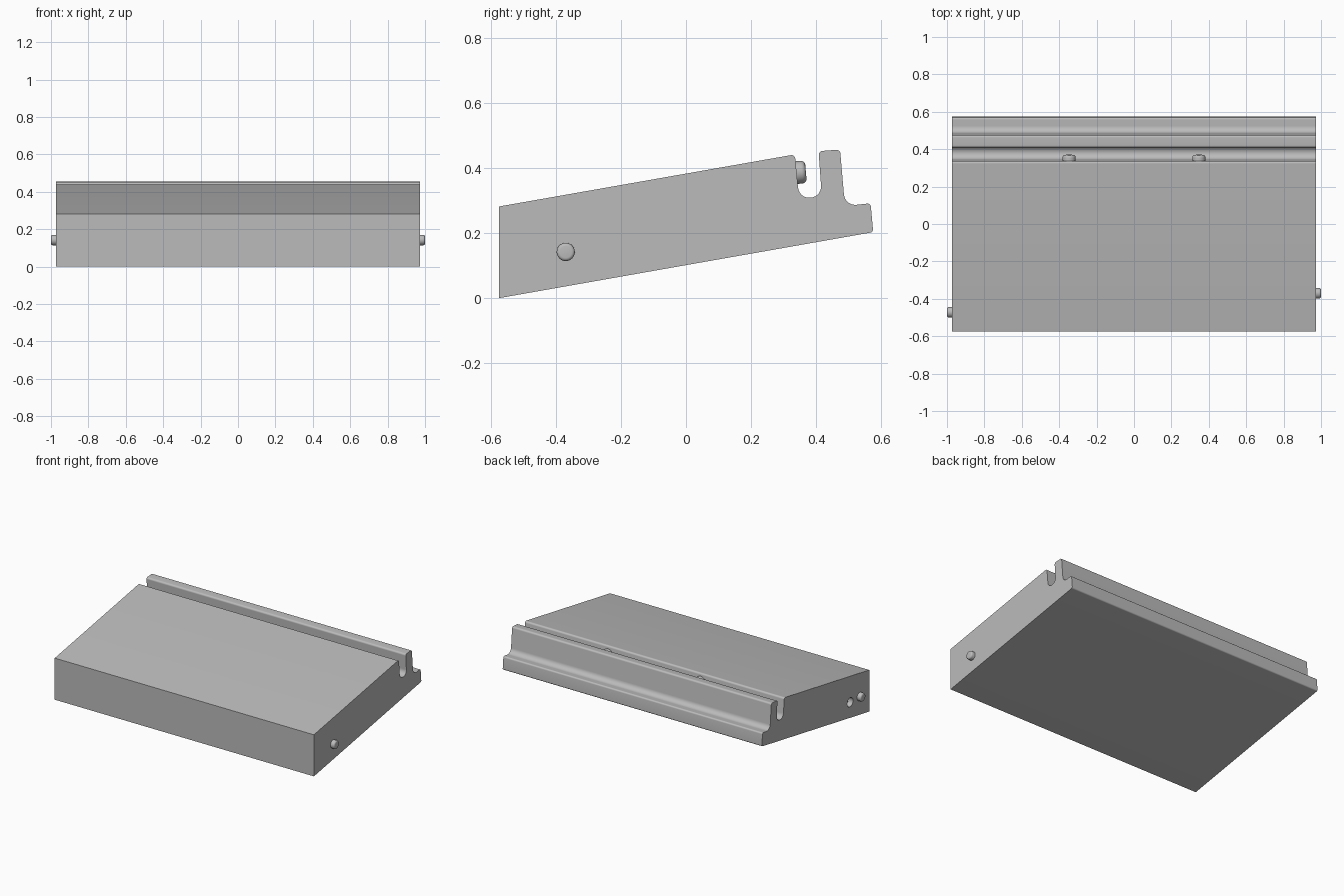
import bpy, bmesh, math
from mathutils import Vector, Matrix

cube = bpy.data.objects.get("Cube")
if cube:
    bpy.data.objects.remove(cube, do_unlink=True)

HALF = 0.972            # half width of the body
HEIGHT = 0.142          # height of side pegs and sockets
FRONT, REAR = -0.472, -0.37

grey = bpy.data.materials.new("plain grey")
grey.use_nodes = True
colour = (0.5, 0.5, 0.5, 1)
grey.diffuse_color = colour
grey.node_tree.nodes["Principled BSDF"].inputs["Base Color"].default_value = colour


def make_object(name, bm):
    bmesh.ops.recalc_face_normals(bm, faces=bm.faces)
    mesh = bpy.data.meshes.new(name)
    bm.to_mesh(mesh)
    bm.free()
    mesh.materials.append(grey)
    obj = bpy.data.objects.new(name, mesh)
    bpy.context.collection.objects.link(obj)
    return obj


def activate(obj):
    bpy.ops.object.select_all(action='DESELECT')
    obj.select_set(True)
    bpy.context.view_layer.objects.active = obj


def smooth(obj):
    activate(obj)
    bpy.ops.object.shade_smooth_by_angle(angle=math.radians(35))


def rounded_profile(corners, steps=8):
    """Replace each corner (y, z, radius) by an arc."""
    out = []
    for i, (y, z, r) in enumerate(corners):
        p = Vector((y, z))
        if r == 0:
            out.append(p)
            continue
        a = (Vector(corners[i - 1][:2]) - p).normalized()
        b = (Vector(corners[(i + 1) % len(corners)][:2]) - p).normalized()
        half = a.angle(b) / 2
        centre = p + (a + b).normalized() * (r / math.sin(half))
        start = p + a * (r / math.tan(half)) - centre
        end = p + b * (r / math.tan(half)) - centre
        sweep = start.angle_signed(end)
        for k in range(steps + 1):
            # angle_signed is clockwise positive
            out.append(centre + Matrix.Rotation(-sweep * k / steps, 2) @ start)
    return out


def cylinder(name, radius, length, location, axis, bevel=0.0):
    """Cylinder centred on location, optionally with rounded rims."""
    bm = bmesh.new()
    bmesh.ops.create_cone(bm, cap_ends=True, segments=32, radius1=radius,
                          radius2=radius, depth=length)
    if bevel:
        rims = [e for e in bm.edges if abs(e.verts[0].co.z - e.verts[1].co.z) < 1e-5]
        bmesh.ops.bevel(bm, geom=rims, offset=bevel, segments=4, profile=0.5,
                        affect='EDGES')
    turn = Vector((0, 0, 1)).rotation_difference(Vector(axis)).to_matrix().to_4x4()
    bm.transform(Matrix.Translation(location) @ turn)
    return make_object(name, bm)


# Sloped body with slot, upright lip and rear step
corners = [(-0.575, 0, 0), (0.576, 0.203, 0.01), (0.568, 0.292, 0.01),
           (0.489, 0.283, 0.035), (0.474, 0.457, 0.012), (0.408, 0.452, 0.012),
           (0.418, 0.312, 0.0345), (0.348, 0.306, 0.0345),
           (0.335, 0.442, 0.012), (-0.575, 0.282, 0)]
bm = bmesh.new()
face = bm.faces.new([bm.verts.new((-HALF, p.x, p.y)) for p in rounded_profile(corners)])
side = bmesh.ops.extrude_face_region(bm, geom=[face])
bmesh.ops.translate(bm, vec=(2 * HALF, 0, 0),
                    verts=[v for v in side["geom"] if isinstance(v, bmesh.types.BMVert)])
body = make_object("sloped_body", bm)

# Round sockets cut into both ends
for label, sign, y in (("left", 1, FRONT), ("right", -1, REAR)):
    cutter = cylinder(label + "_socket_cutter", 0.031, 0.07, (sign * HALF, y, HEIGHT), (1, 0, 0))
    cutter.hide_render = True
    cut = body.modifiers.new(label + "_socket", 'BOOLEAN')
    cut.operation, cut.solver, cut.object = 'DIFFERENCE', 'EXACT', cutter
    activate(body)
    bpy.ops.object.modifier_apply(modifier=cut.name)
    bpy.data.objects.remove(cutter, do_unlink=True)
smooth(body)

# Side pegs and slot bumps
for label, sign, y in (("left", 1, REAR), ("right", -1, FRONT)):
    smooth(cylinder(label + "_side_peg", 0.028, 0.06, (sign * 0.97, y, HEIGHT), (1, 0, 0), 0.01))
    smooth(cylinder(label + "_slot_bump", 0.035, 0.06, (sign * 0.347, 0.339, 0.386),
                    (0, 1, 0.09), 0.013))
